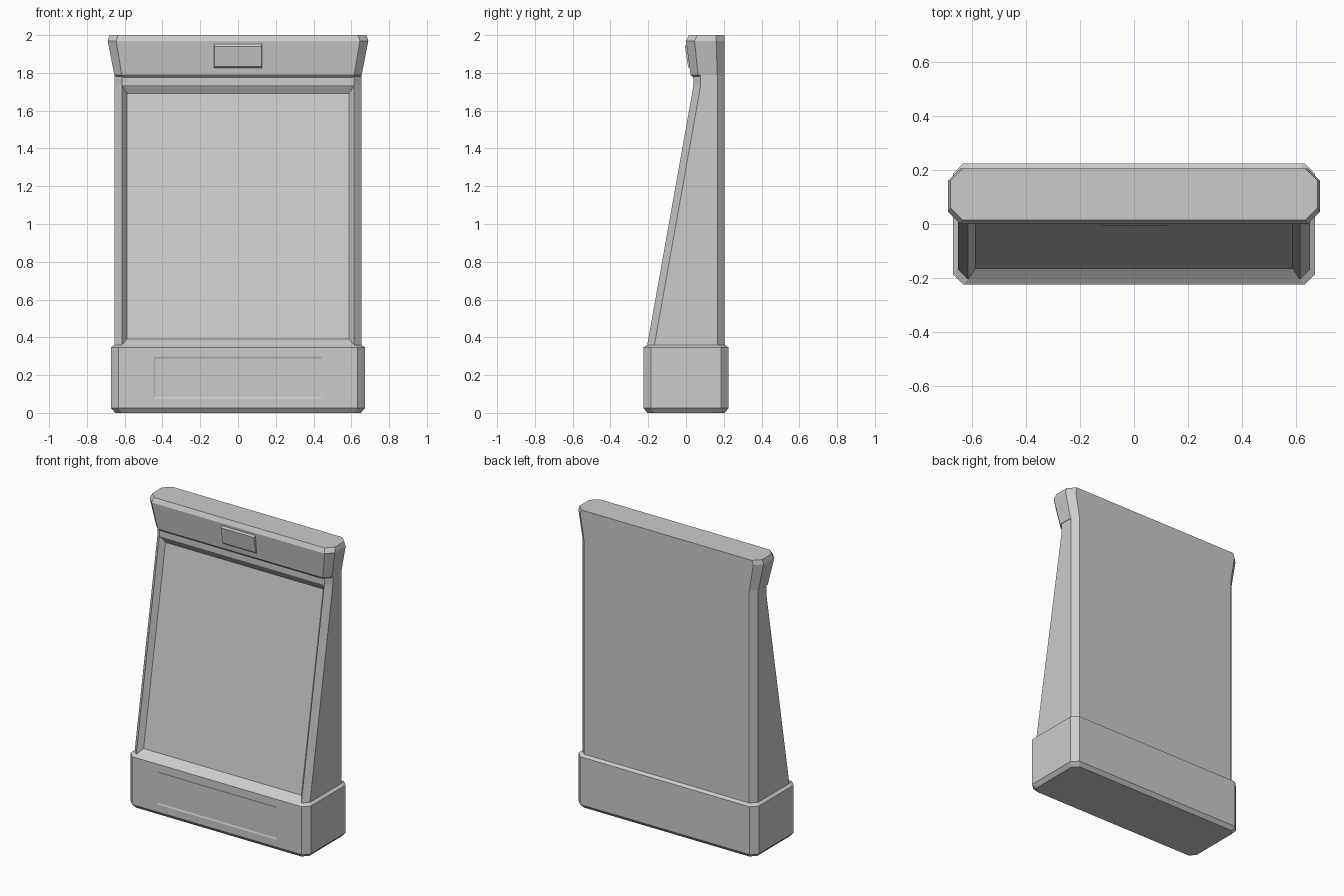
import bpy
import bmesh

cube = bpy.data.objects.get("Cube")
if cube:
    bpy.data.objects.remove(cube, do_unlink=True)

GREY = (0.6, 0.6, 0.6, 1.0)
grey = bpy.data.materials.new("plain grey")
grey.use_nodes = True
grey.diffuse_color = GREY
grey.node_tree.nodes["Principled BSDF"].inputs["Base Color"].default_value = GREY


def octagon(z, hx, front, back, c):
    """Rectangle with cut corners at height z, starting with the front edge."""
    half = [(hx - c, front), (hx, front + c), (hx, back - c), (hx - c, back)]
    pts = half + [(-x, y) for x, y in reversed(half)]
    return [(x, y, z) for x, y in pts]


def loft(rings):
    """Skin rings from bottom to top; returns the mesh and its front faces."""
    bm = bmesh.new()
    loops = [[bm.verts.new(p) for p in ring] for ring in rings]
    fronts = []
    for low, high in zip(loops, loops[1:]):
        n = len(low)
        for i in range(n):
            j = (i + 1) % n
            f = bm.faces.new((low[i], low[j], high[j], high[i]))
            if i == n - 1:
                fronts.append(f)
    bm.faces.new(loops[0][::-1])
    bm.faces.new(loops[-1])
    bmesh.ops.recalc_face_normals(bm, faces=bm.faces)
    return bm, fronts


def finish(bm, name):
    mesh = bpy.data.meshes.new(name)
    bm.to_mesh(mesh)
    bm.free()
    mesh.materials.append(grey)
    obj = bpy.data.objects.new(name, mesh)
    bpy.context.collection.objects.link(obj)
    return obj


def inner_frame(bm, face, hx, corners):
    """Inset a front face and place its new edges at (y, z) bottom and top."""
    bmesh.ops.inset_region(bm, faces=[face], thickness=0.01)
    mid = face.calc_center_median().z
    for v in face.verts:
        y, z = corners[1] if v.co.z > mid else corners[0]
        v.co = (hx if v.co.x > 0 else -hx, y, z)


# Plinth with cut corners and a shallow recessed panel
plinth, fronts = loft([
    octagon(0.0, 0.65, -0.205, 0.205, 0.035),
    octagon(0.025, 0.672, -0.225, 0.225, 0.04),
    octagon(0.347, 0.672, -0.225, 0.225, 0.04),
    octagon(0.36, 0.653, -0.205, 0.205, 0.038),
])
panel = fronts[1]
inner_frame(plinth, panel, 0.447, [(-0.225, 0.075), (-0.225, 0.297)])
inner_frame(plinth, panel, 0.437, [(-0.221, 0.085), (-0.221, 0.287)])
finish(plinth, "plinth")

# Sloping cabinet with a sunken screen
cabinet, fronts = loft([
    octagon(0.36, 0.653, -0.205, 0.205, 0.038),
    octagon(1.735, 0.653, 0.04, 0.205, 0.038),
    octagon(1.79, 0.653, 0.04, 0.205, 0.038),
])
inner_frame(cabinet, fronts[0], 0.588, [(-0.165, 0.39), (0.068, 1.69)])
finish(cabinet, "cabinet")

# Flared header
header, fronts = loft([
    octagon(1.776, 0.64, 0.038, 0.205, 0.034),
    octagon(1.79, 0.655, 0.024, 0.205, 0.04),
    octagon(1.97, 0.69, 0.0, 0.205, 0.045),
    octagon(2.0, 0.68, 0.015, 0.205, 0.045),
])
finish(header, "header")

# Raised blank plate on the header
plate = bmesh.new()
back = [plate.verts.new((x, y, z)) for x, y, z in
        [(-0.127, 0.020, 1.825), (0.127, 0.020, 1.825),
         (0.127, 0.003, 1.953), (-0.127, 0.003, 1.953)]]
face = plate.faces.new(back)
ext = bmesh.ops.extrude_face_region(plate, geom=[face])
for v in [g for g in ext["geom"] if isinstance(g, bmesh.types.BMVert)]:
    v.co.y -= 0.009
    v.co.x *= 0.97
    v.co.z += 0.008 if v.co.z < 1.9 else -0.012
bmesh.ops.recalc_face_normals(plate, faces=plate.faces)
finish(plate, "header_plate")
